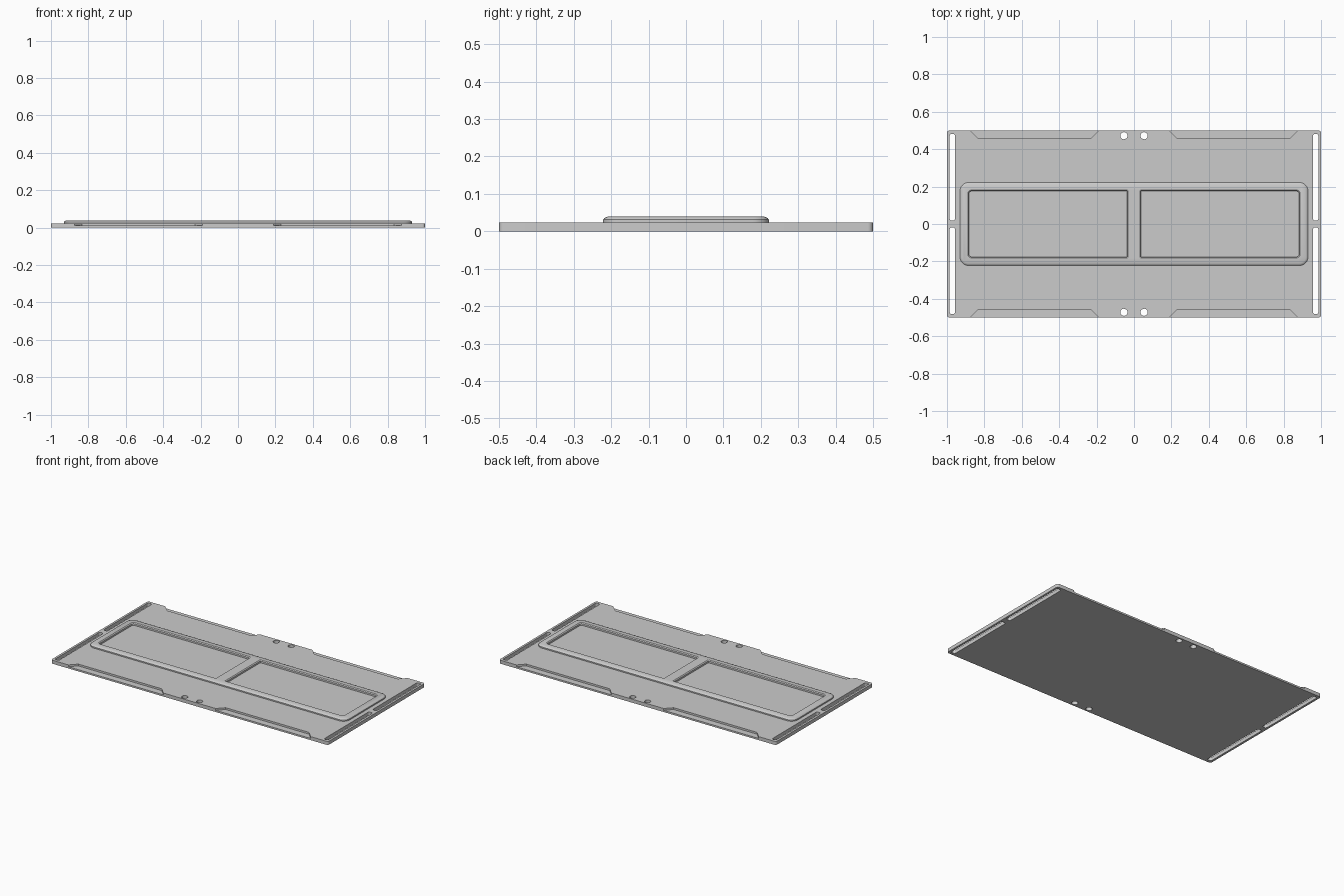
import bpy, bmesh
from math import sin, cos, pi

if "Cube" in bpy.data.objects:
    bpy.data.objects.remove(bpy.data.objects["Cube"])

PLATE_TOP = 0.023
FRAME_TOP = 0.039


def rounded_rect(x0, x1, y0, y1, radii, seg=6):
    """Counter-clockwise outline; radii = SW, SE, NE, NW."""
    pts = []
    corners = [(x0, y0, 1, 1), (x1, y0, -1, 1), (x1, y1, -1, -1), (x0, y1, 1, -1)]
    for i, ((cx, cy, sx, sy), r) in enumerate(zip(corners, radii)):
        for k in range(seg + 1):
            a = pi + (i + k / seg) * pi / 2
            pts.append((cx + sx * r + r * cos(a), cy + sy * r + r * sin(a)))
    return pts


def circle(cx, cy, r, n=24):
    return [(cx + r * cos(2 * pi * k / n), cy + r * sin(2 * pi * k / n)) for k in range(n)]


def loft(name, layers):
    """Closed solid through stacked outlines: [(outline, z), ...]."""
    bm = bmesh.new()
    rings = [[bm.verts.new((x, y, z)) for x, y in pts] for pts, z in layers]
    n = len(rings[0])
    for lo, hi in zip(rings, rings[1:]):
        for i in range(n):
            j = (i + 1) % n
            bm.faces.new((lo[i], lo[j], hi[j], hi[i]))
    bm.faces.new(rings[0])
    bm.faces.new(rings[-1])
    bmesh.ops.recalc_face_normals(bm, faces=bm.faces)
    mesh = bpy.data.meshes.new(name)
    bm.to_mesh(mesh)
    bm.free()
    obj = bpy.data.objects.new(name, mesh)
    bpy.context.collection.objects.link(obj)
    return obj


def cut(target, cutters):
    bpy.context.view_layer.objects.active = target
    for c in cutters:
        c.hide_render = True
        m = target.modifiers.new("cut", 'BOOLEAN')
        m.operation, m.object, m.solver = 'DIFFERENCE', c, 'EXACT'
        bpy.ops.object.modifier_apply(modifier=m.name)
        bpy.data.objects.remove(c)


def smooth(obj):
    bpy.ops.object.select_all(action='DESELECT')
    obj.select_set(True)
    bpy.context.view_layer.objects.active = obj
    bpy.ops.object.shade_smooth_by_angle(angle=pi / 6)


# Base plate
outline = rounded_rect(-1, 1, -0.5, 0.5, [0.014] * 4)
plate = loft("base_plate", [(outline, 0), (outline, PLATE_TOP)])

cutters = []
for sx in (-1, 1):
    for sy in (-1, 1):
        # Long end slot
        xs = sorted((sx * 0.957, sx * 0.986))
        ys = sorted((sy * 0.018, sy * 0.482))
        slot = rounded_rect(*xs, *ys, [0.0125] * 4)
        cutters.append(loft("slot_cutter", [(slot, -0.05), (slot, 0.1)]))
        # Screw hole
        hole = circle(sx * 0.054, sy * 0.472, 0.019)
        cutters.append(loft("hole_cutter", [(hole, -0.05), (hole, 0.1)]))
        # Stepped edge recess with slanted ends
        trap = [(0.15, 0.54), (0.23, 0.457), (0.833, 0.457), (0.913, 0.54)]
        step = [(sx * x, sy * y) for x, y in trap]
        cutters.append(loft("recess_cutter", [(step, 0.011), (step, 0.1)]))
cut(plate, cutters)
smooth(plate)

# Raised frame with a chamfered rim
HX, HY, R = 0.93, 0.222, 0.045
rim = [(0.0, PLATE_TOP - 0.002), (0.0, 0.031), (0.004, 0.0355), (0.012, FRAME_TOP)]
frame = loft("window_frame", [
    (rounded_rect(-HX + d, HX - d, -HY + d, HY - d, [R - d] * 4, 8), z) for d, z in rim])

# Two window openings, rounder on their outer corners
cutters = []
for sx in (-1, 1):
    layers = []
    for grow, z in ((0, 0), (0, 0.034), (0.006, FRAME_TOP), (0.006, 0.1)):
        xs = sorted((sx * (0.038 - grow), sx * (0.882 + grow)))
        outer, inner = 0.014 + grow, 0.002
        radii = [inner, outer, outer, inner] if sx > 0 else [outer, inner, inner, outer]
        layers.append((rounded_rect(*xs, -0.176 - grow, 0.176 + grow, radii), z))
    cutters.append(loft("window_cutter", layers))
cut(frame, cutters)
smooth(frame)
